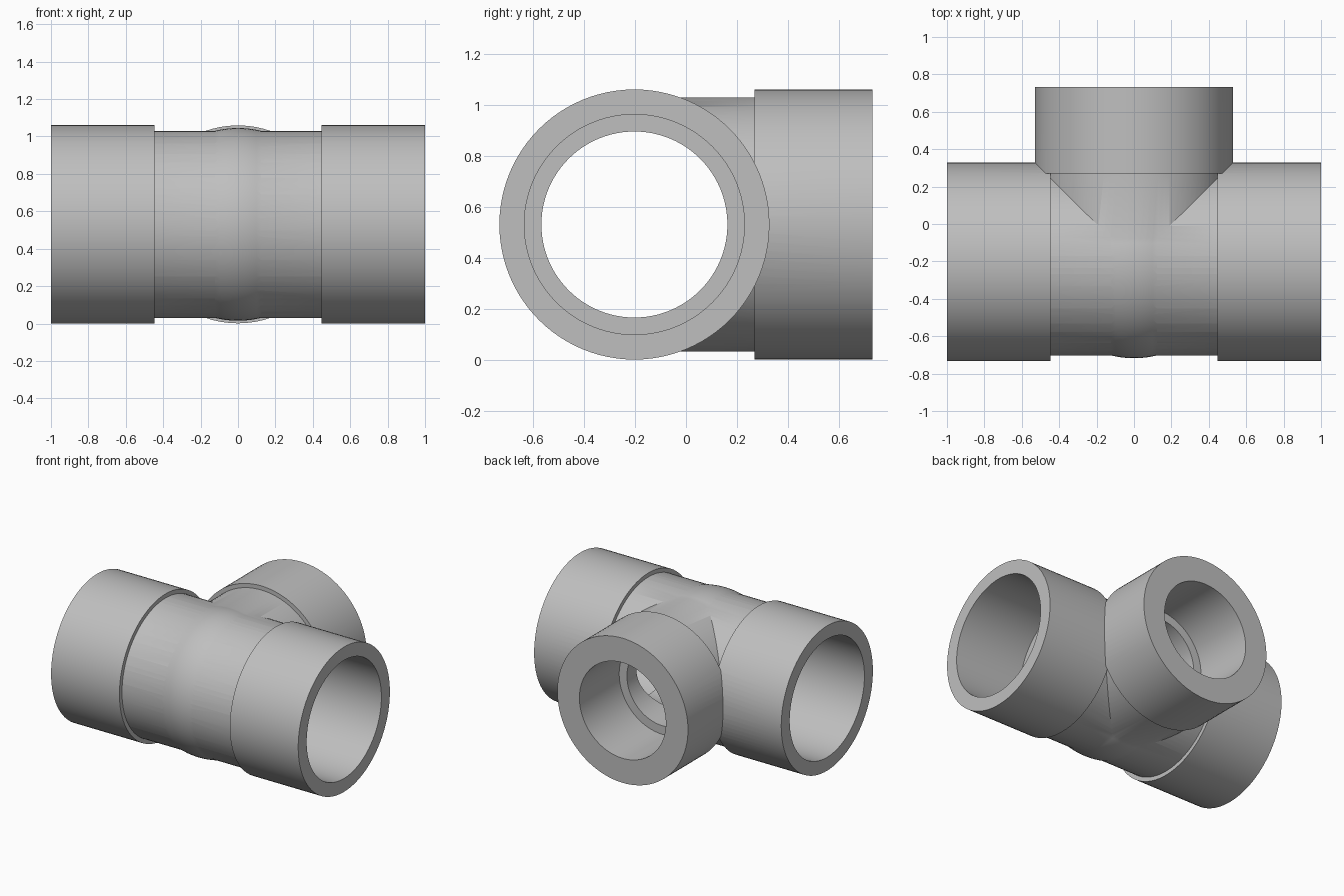
import bpy, bmesh, math
from mathutils import Matrix, Vector

cube = bpy.data.objects.get("Cube")
if cube:
    bpy.data.objects.remove(cube, do_unlink=True)

SEGMENTS = 96
SLEEVE_R, NECK_R, HUB_R = 0.53, 0.5, 0.515
CENTRE = Vector((0, -0.2025, SLEEVE_R))

grey = bpy.data.materials.new("plain grey")
grey.use_nodes = True
colour = (0.52, 0.52, 0.52, 1)
grey.diffuse_color = colour
grey.node_tree.nodes["Principled BSDF"].inputs["Base Color"].default_value = colour


def lathe(name, profile, turn=0.0):
    """Solid of revolution about x from (x, radius) points, turned about z."""
    bm = bmesh.new()
    rings = []
    for x, r in profile:
        angles = [2 * math.pi * i / SEGMENTS for i in range(SEGMENTS)]
        rings.append([bm.verts.new((x, r * math.cos(a), r * math.sin(a))) for a in angles])
    for a, b in zip(rings, rings[1:]):
        for i in range(SEGMENTS):
            j = (i + 1) % SEGMENTS
            bm.faces.new((a[i], a[j], b[j], b[i]))
    bm.faces.new(rings[0])
    bm.faces.new(rings[-1])
    bmesh.ops.recalc_face_normals(bm, faces=bm.faces)
    bm.transform(Matrix.Translation(CENTRE) @ Matrix.Rotation(turn, 4, 'Z'))
    mesh = bpy.data.meshes.new(name)
    bm.to_mesh(mesh)
    bm.free()
    mesh.materials.append(grey)
    obj = bpy.data.objects.new(name, mesh)
    bpy.context.collection.objects.link(obj)
    return obj


def mirrored(half):
    """Mirror a half profile that runs outward from the middle."""
    return [(-x, r) for x, r in reversed(half)] + half


def combine(target, tool, operation):
    mod = target.modifiers.new(tool.name, 'BOOLEAN')
    mod.operation, mod.solver, mod.object = operation, 'EXACT', tool
    bpy.ops.object.modifier_apply(modifier=mod.name)
    bpy.data.objects.remove(tool, do_unlink=True)


# Straight run with a thicker sleeve at both ends
tee = lathe("pipe_tee", mirrored([(0.447, NECK_R), (0.447, SLEEVE_R), (1, SLEEVE_R)]))
bpy.ops.object.select_all(action='DESELECT')
tee.select_set(True)
bpy.context.view_layer.objects.active = tee

# Side branch towards the back, a hair thinner so the joint cuts cleanly
branch = lathe("branch", [(0, NECK_R - 0.001), (0.472, NECK_R - 0.001),
                          (0.472, SLEEVE_R - 0.001), (0.935, SLEEVE_R - 0.001)], math.pi / 2)
combine(tee, branch, 'UNION')

# Slightly bulging round hub where the pipes meet
steps = 48
arc = [math.pi * (i + 0.5) / (steps + 1) for i in range(steps + 1)]
hub = lathe("hub", [(-HUB_R * math.cos(a), HUB_R * math.sin(a)) for a in arc])
combine(tee, hub, 'UNION')

# Stepped bores: a wide socket at each mouth, a narrower passage inside
run_bore = lathe("run_bore", mirrored([(0.45, 0.365), (0.45, 0.432), (1.1, 0.432)]))
combine(tee, run_bore, 'DIFFERENCE')
branch_bore = lathe("branch_bore", [(0, 0.287), (0.475, 0.287), (0.475, 0.35), (1.1, 0.35)],
                    math.pi / 2)
combine(tee, branch_bore, 'DIFFERENCE')

bpy.ops.object.shade_smooth_by_angle(angle=math.radians(30))
